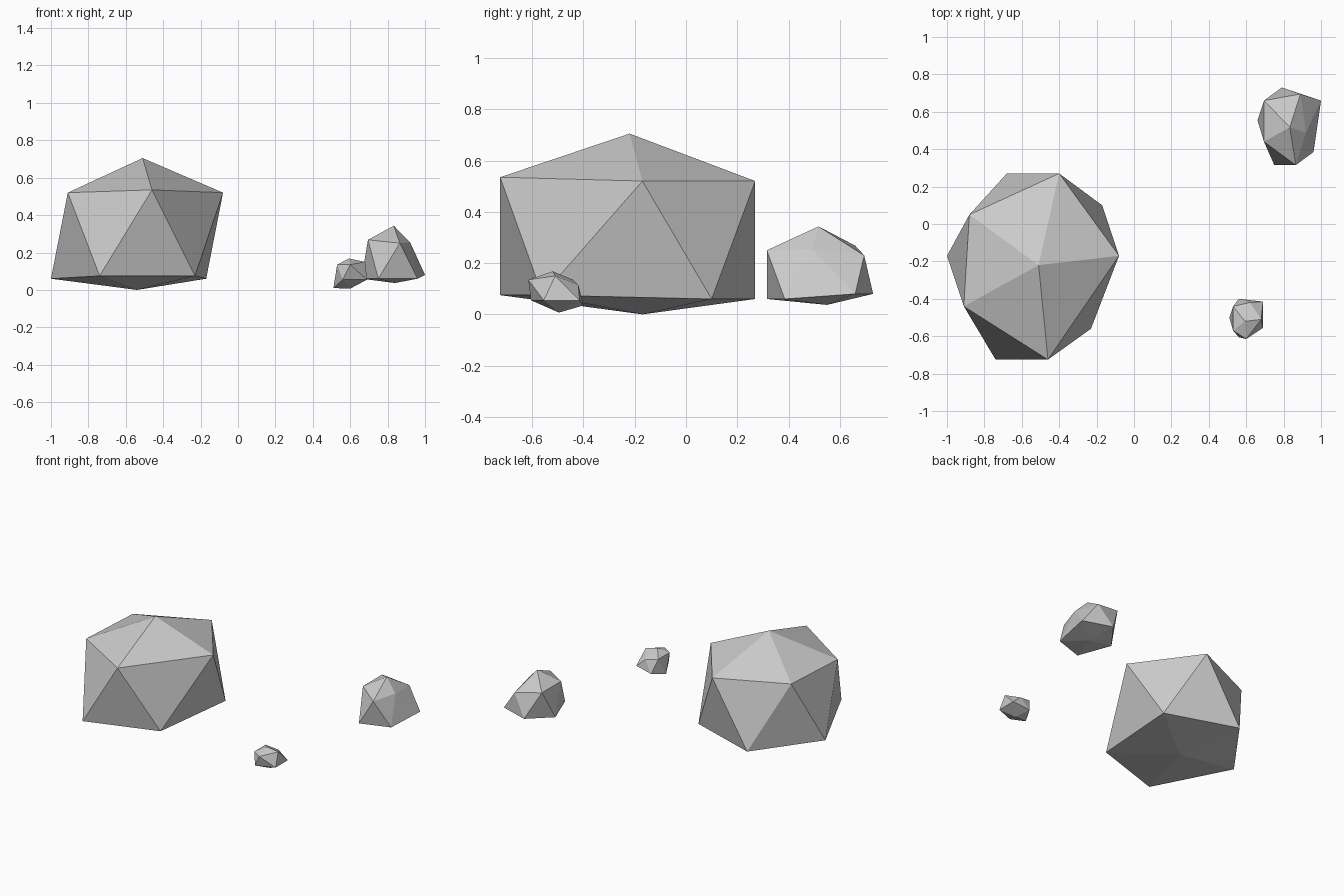
import bpy, bmesh


def rock(name, bottom, lower, upper, top):
    """Distorted icosahedron: two poles and two staggered rings of five, counter-clockwise."""
    bm = bmesh.new()
    b, t = bm.verts.new(bottom), bm.verts.new(top)
    lo = [bm.verts.new(p) for p in lower]
    up = [bm.verts.new(p) for p in upper]
    for i in range(5):
        j = (i + 1) % 5
        for tri in ((b, lo[j], lo[i]), (lo[i], lo[j], up[i]),
                    (up[i], lo[j], up[j]), (t, up[i], up[j])):
            bm.faces.new(tri)
    bmesh.ops.recalc_face_normals(bm, faces=bm.faces)
    mesh = bpy.data.meshes.new(name)
    bm.to_mesh(mesh)
    bm.free()
    bpy.context.collection.objects.link(bpy.data.objects.new(name, mesh))


# Large boulder on the left
rock("large_rock", (-.54, -.17, 0),
     [(-.23, -.56, .075), (-.17, .10, .06), (-.68, .27, .06), (-1, -.17, .06), (-.74, -.725, .075)],
     [(-.08, -.17, .52), (-.40, .27, .52), (-.88, .05, .52), (-.91, -.44, .52), (-.46, -.725, .535)],
     (-.51, -.22, .705))

# Medium rock at the back right
rock("medium_rock", (.84, .55, .037),
     [(.96, .385, .06), (1, .66, .08), (.79, .73, .08), (.66, .555, .06), (.75, .315, .06)],
     [(.92, .49, .255), (.89, .695, .23), (.695, .66, .268), (.695, .44, .268), (.865, .315, .25)],
     (.833, .517, .343))

# Small stone at the front right
rock("small_rock", (.60, -.495, .007),
     [(.69, -.555, .055), (.69, -.415, .055), (.56, -.40, .035), (.51, -.50, .01), (.56, -.605, .055)],
     [(.68, -.51, .15), (.62, -.42, .115), (.53, -.44, .135), (.53, -.57, .135), (.60, -.615, .135)],
     (.593, -.52, .168))
